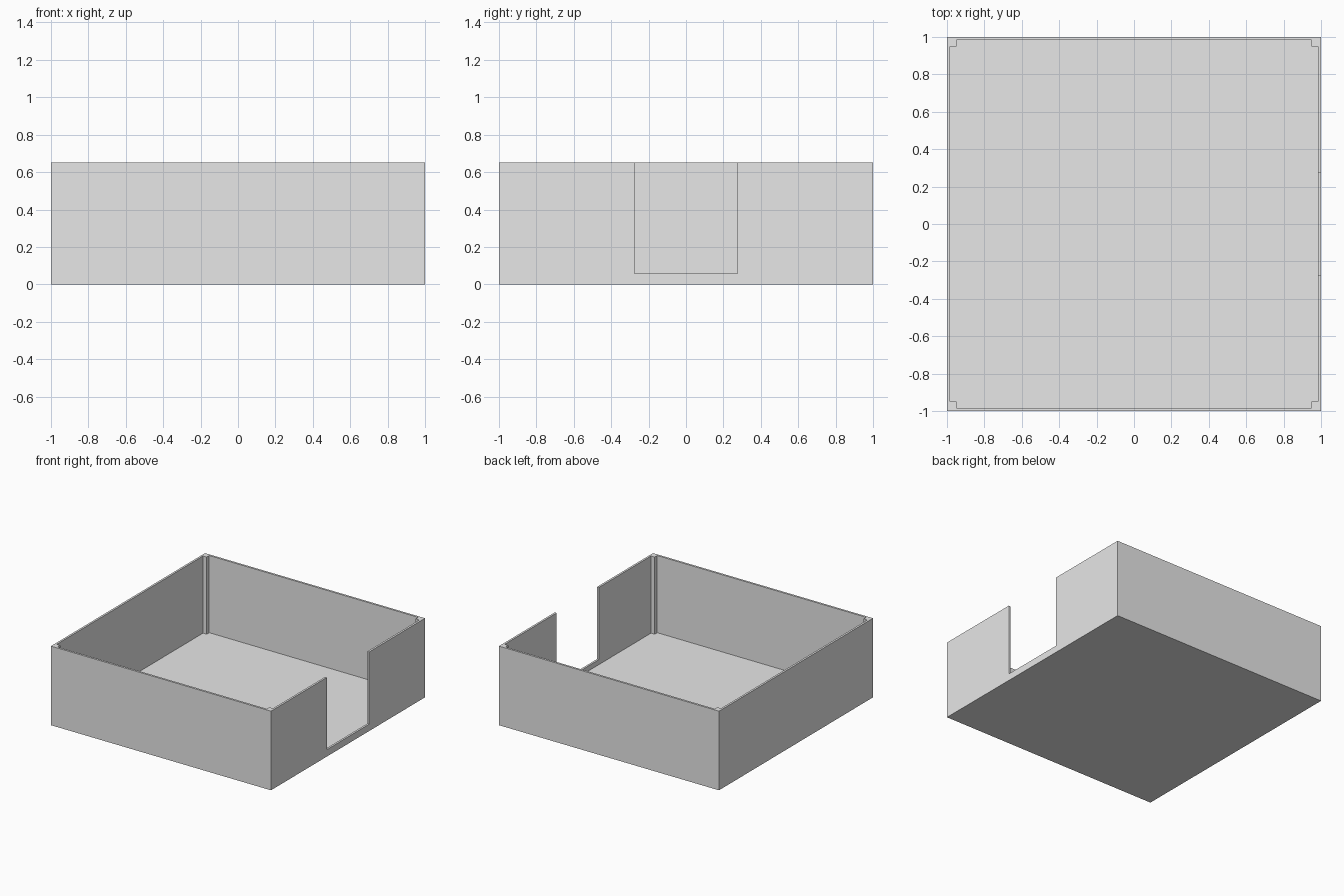
import bpy
import bmesh

HEIGHT = 0.65
WALL = 0.017
FLOOR = 0.016
POST = 0.05          # corner post size, measured from the outside
NOTCH_HALF = 0.275
SILL = 0.057

if "Cube" in bpy.data.objects:
    bpy.data.objects.remove(bpy.data.objects["Cube"], do_unlink=True)

grey = bpy.data.materials.new("light grey")
grey.use_nodes = True
grey.diffuse_color = (0.8, 0.8, 0.8, 1)
grey.node_tree.nodes["Principled BSDF"].inputs["Base Color"].default_value = (0.8, 0.8, 0.8, 1)


def prism(name, outline, z0, z1):
    """Closed solid raised from a flat outline."""
    bm = bmesh.new()
    base = bm.faces.new([bm.verts.new((x, y, z0)) for x, y in outline])
    top = bmesh.ops.extrude_face_region(bm, geom=[base])["geom"]
    verts = [v for v in top if isinstance(v, bmesh.types.BMVert)]
    bmesh.ops.translate(bm, verts=verts, vec=(0, 0, z1 - z0))
    bmesh.ops.recalc_face_normals(bm, faces=bm.faces)
    mesh = bpy.data.meshes.new(name)
    bm.to_mesh(mesh)
    bm.free()
    mesh.materials.append(grey)
    obj = bpy.data.objects.new(name, mesh)
    bpy.context.collection.objects.link(obj)
    return obj


def rectangle(x0, x1, y0, y1):
    return [(x0, y0), (x1, y0), (x1, y1), (x0, y1)]


# Outer block
tray = prism("open_tray", rectangle(-1, 1, -1, 1), 0, HEIGHT)

# Hollow with a square step in each corner, which leaves the posts standing
a, b = 1 - WALL, 1 - POST
outline = []
corner = [(a, b), (b, b), (b, a)]
for turn in range(4):
    outline += corner
    corner = [(-y, x) for x, y in corner]
hollow = prism("hollow_cutter", outline, FLOOR, HEIGHT + 0.2)

# Tall opening in one side wall
notch = prism("opening_cutter", rectangle(0.96, 1.1, -NOTCH_HALF, NOTCH_HALF), SILL, HEIGHT + 0.2)

for cutter in (hollow, notch):
    cutter.hide_render = True
    cut = tray.modifiers.new(cutter.name, "BOOLEAN")
    cut.operation = "DIFFERENCE"
    cut.solver = "EXACT"
    cut.object = cutter

# Keep the cut result and drop the helpers
bpy.context.view_layer.update()
graph = bpy.context.evaluated_depsgraph_get()
result = bpy.data.meshes.new_from_object(tray.evaluated_get(graph))
tray.modifiers.clear()
tray.data = result
for cutter in (hollow, notch):
    bpy.data.objects.remove(cutter, do_unlink=True)
